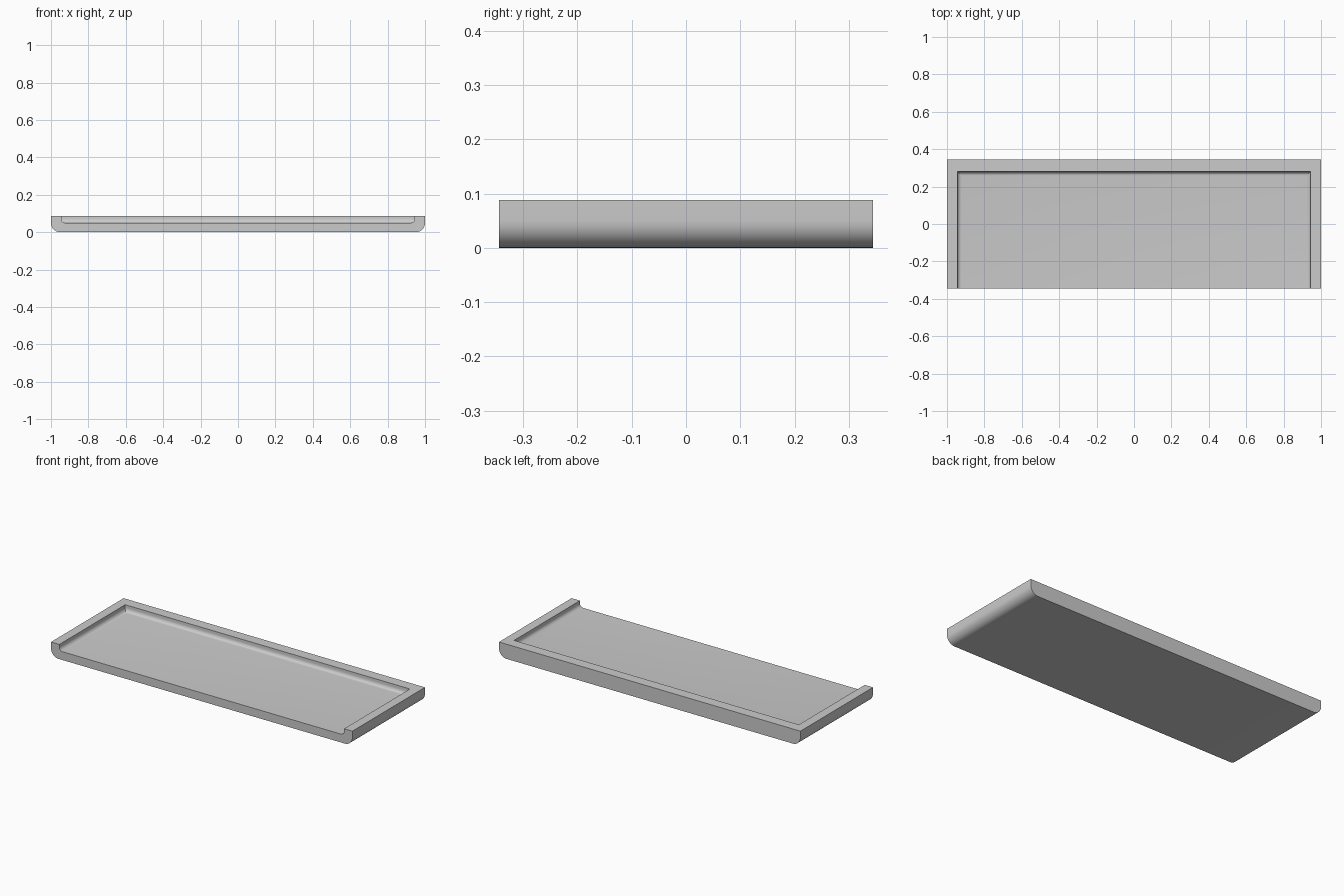
import bpy, bmesh, math

if "Cube" in bpy.data.objects:
    bpy.data.objects.remove(bpy.data.objects["Cube"])

W, D, H = 1.0, 0.344, 0.088       # half width, half depth, height
FLOOR = 0.05                      # recess floor height
IN_X, IN_BACK = 0.945, 0.28       # recess side and back walls


def rounded_box(name, lo, hi, radius, segments, pick):
    """Box from lo to hi with the edges chosen by pick(midpoint) rounded."""
    bm = bmesh.new()
    bmesh.ops.create_cube(bm, size=1)
    for v in bm.verts:
        v.co = [l + (c + 0.5) * (h - l) for c, l, h in zip(v.co, lo, hi)]
    edges = [e for e in bm.edges if pick((e.verts[0].co + e.verts[1].co) / 2)]
    bmesh.ops.bevel(bm, geom=edges, offset=radius, segments=segments,
                    profile=0.5, affect='EDGES')
    bmesh.ops.recalc_face_normals(bm, faces=bm.faces)
    mesh = bpy.data.meshes.new(name)
    bm.to_mesh(mesh)
    bm.free()
    obj = bpy.data.objects.new(name, mesh)
    bpy.context.collection.objects.link(obj)
    return obj


# Tray body: slab with its two short bottom edges rounded
tray = rounded_box("tray", (-W, -D, 0), (W, D, H), 0.05, 10,
                   lambda m: m.z < 0.001 and abs(m.x) > 0.9)

# Recess: open at the front, filleted where side and back walls meet the floor
cutter = rounded_box("recess_cutter", (-IN_X, -D - 0.1, FLOOR),
                     (IN_X, IN_BACK, H + 0.1), 0.022, 6,
                     lambda m: abs(m.z - FLOOR) < 0.001 and m.y > -D)
cutter.hide_render = True

bpy.context.view_layer.objects.active = tray
tray.select_set(True)
cut = tray.modifiers.new("recess", 'BOOLEAN')
cut.operation = 'DIFFERENCE'
cut.solver = 'EXACT'
cut.object = cutter
bpy.ops.object.modifier_apply(modifier=cut.name)
bpy.data.objects.remove(cutter, do_unlink=True)

# Smooth fillets, crisp rims
bpy.ops.object.shade_smooth_by_angle(angle=math.radians(30))
